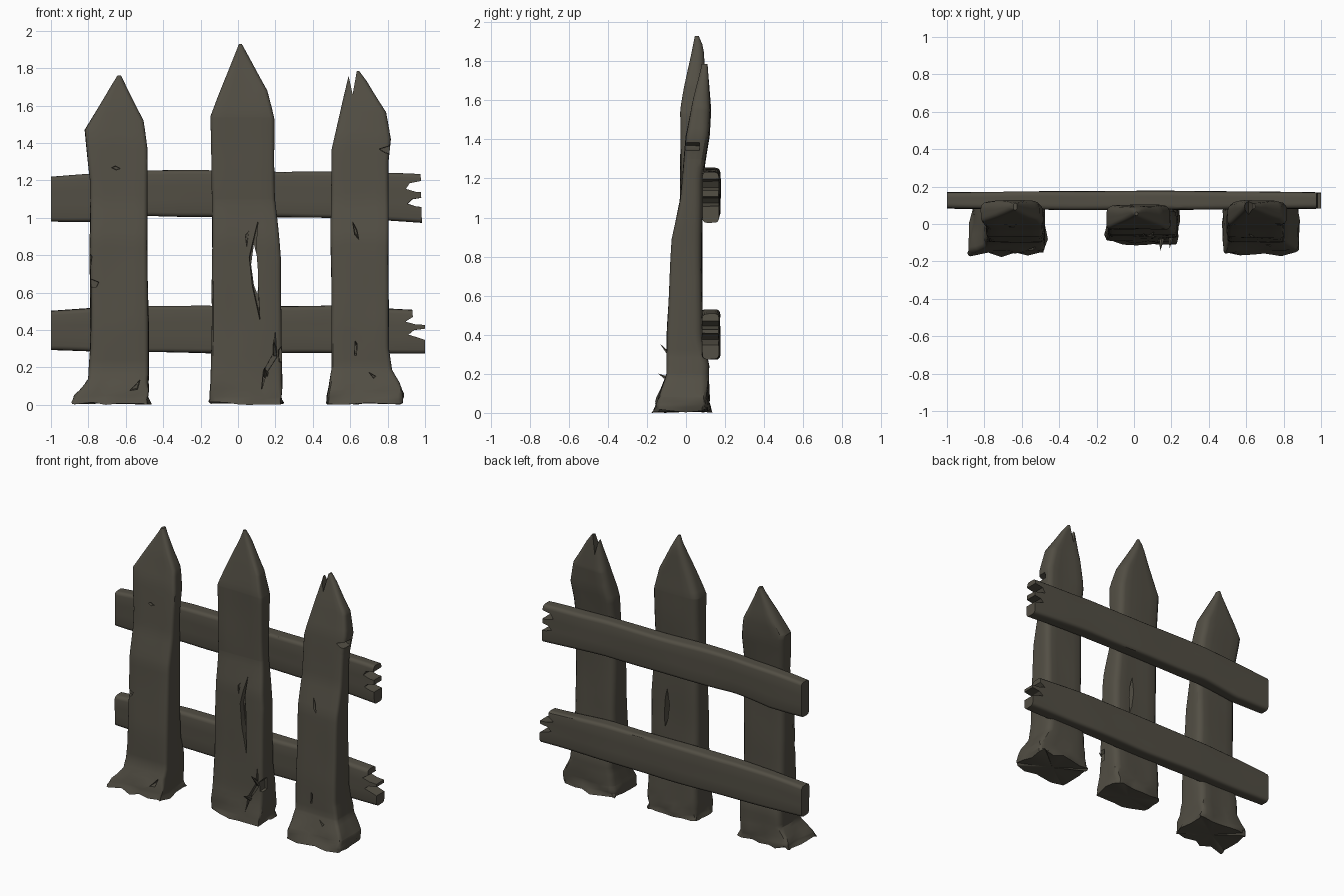
import bpy, bmesh, math
from mathutils import Vector, noise

if "Cube" in bpy.data.objects:
    bpy.data.objects.remove(bpy.data.objects["Cube"])

wood = bpy.data.materials.new("weathered_wood")
wood.diffuse_color = (0.085, 0.077, 0.058, 1)
wood.use_nodes = True
wood.node_tree.nodes["Principled BSDF"].inputs["Base Color"].default_value = wood.diffuse_color


def lerp(table, t):
    """Piecewise linear lookup in a list of (position, value)."""
    if t <= table[0][0]:
        return table[0][1]
    for (a, va), (b, vb) in zip(table, table[1:]):
        if t <= b:
            return va + (vb - va) * (t - a) / (b - a)
    return table[-1][1]


def ring(u0, u1, v0, v1, r0, r1):
    """Rounded rectangle with extra points along its sides."""
    lim = 0.45 * min(u1 - u0, v1 - v0)
    r0, r1 = min(r0, lim), min(r1, lim)
    corners = [(u0 + r0, v0 + r0, r0, 180), (u1 - r0, v0 + r0, r0, 270),
               (u1 - r1, v1 - r1, r1, 0), (u0 + r1, v1 - r1, r1, 90)]
    arcs = [[Vector((cu + r * math.cos(math.radians(a + k * 30)),
                     cv + r * math.sin(math.radians(a + k * 30))))
             for k in range(4)] for cu, cv, r, a in corners]
    pts = []
    for i, arc in enumerate(arcs):
        pts += arc
        n = 5 if i % 2 == 0 else 3
        nxt = arcs[(i + 1) % 4][0]
        pts += [arc[-1].lerp(nxt, k / n) for k in range(1, n)]
    return pts


def make_object(name, bm):
    bmesh.ops.recalc_face_normals(bm, faces=bm.faces)
    me = bpy.data.meshes.new(name)
    bm.to_mesh(me)
    bm.free()
    me.materials.append(wood)
    ob = bpy.data.objects.new(name, me)
    bpy.context.collection.objects.link(ob)
    return ob


def loft(name, rings):
    bm = bmesh.new()
    rows = [[bm.verts.new(p) for p in r] for r in rings]
    n = len(rows[0])
    for a, b in zip(rows, rows[1:]):
        for i in range(n):
            bm.faces.new((a[i], a[(i + 1) % n], b[(i + 1) % n], b[i]))
    caps = [bm.faces.new(rows[0]), bm.faces.new(rows[-1])]
    bmesh.ops.poke(bm, faces=caps)
    return make_object(name, bm)


def cutter(poly, y0, y1, shrink=1.0):
    """Prism over an x-z outline, tapering from y0 to y1."""
    bm = bmesh.new()
    c = sum((Vector(p) for p in poly), Vector((0, 0))) / len(poly)
    front = [bm.verts.new((x, y0, z)) for x, z in poly]
    back = [bm.verts.new((c.x + (x - c.x) * shrink, y1, c.y + (z - c.y) * shrink)) for x, z in poly]
    n = len(poly)
    bm.faces.new(front)
    bm.faces.new(back)
    for i in range(n):
        bm.faces.new((front[i], front[(i + 1) % n], back[(i + 1) % n], back[i]))
    ob = make_object("cutter", bm)
    ob.hide_render = True
    return ob


def finish(ob, cuts=()):
    """Carve the cuts, then smooth while keeping hard edges."""
    tools = [cutter(*c) for c in cuts]
    for t in tools:
        m = ob.modifiers.new("cut", 'BOOLEAN')
        m.operation, m.solver, m.object = 'DIFFERENCE', 'EXACT', t
    if tools:
        dg = bpy.context.evaluated_depsgraph_get()
        me = bpy.data.meshes.new_from_object(ob.evaluated_get(dg))
        ob.modifiers.clear()
        ob.data = me
        for t in tools:
            bpy.data.objects.remove(t)
    bpy.ops.object.select_all(action='DESELECT')
    ob.select_set(True)
    bpy.context.view_layer.objects.active = ob
    bpy.ops.object.shade_smooth_by_angle(angle=math.radians(32))


def picket(name, left, right, front, back, cuts):
    top = left[-1][0]
    zs = {round(top * i / 44, 3) for i in range(45)}
    zs |= {z for t in (left, right) for z, _ in t} | {0.03}
    rings = []
    for z in sorted(zs):
        x0, x1 = lerp(left, z), lerp(right, z)
        y0, y1 = lerp(front, z), lerp(back, z)
        amp = 0.008 * min(1, (x1 - x0) / 0.3)
        rough = 0.03 * max(0, 1 - z / 0.16)          # splintered foot
        row = []
        for u, v in ring(x0, x1, y0, y1, 0.022, 0.04):
            p = Vector((u, v, z))
            d = noise.noise_vector(Vector((u * 5, v * 5, z * 2.5))) * amp
            d += noise.noise_vector(p * 16) * rough
            row.append((u + d.x, v + d.y, z + (abs(d.z) if z < 0.01 else 0)))
        rings.append(row)
    finish(loft(name, rings), cuts)


def rail(name, low, high, cuts):
    rings = []
    for i in range(49):
        x = -1 + 2 * i / 48
        bulge = 0.008 * (1 - x * x)
        row = []
        for y, z in ring(0.084 - bulge, 0.168 + bulge, lerp(low, x), lerp(high, x), 0.022, 0.022):
            d = noise.noise_vector(Vector((x * 2.5, y * 6, z * 6))) * 0.007
            row.append((x, y + d.y * 0.5, z + d.z))
        rings.append(row)
    finish(loft(name, rings), cuts)


def splinter(name, a, b, r):
    a, b = Vector(a), Vector(b)
    bm = bmesh.new()
    bmesh.ops.create_cone(bm, cap_ends=True, segments=5, radius1=r, radius2=0.001, depth=(b - a).length)
    ob = make_object(name, bm)
    ob.rotation_mode = 'QUATERNION'
    ob.rotation_quaternion = (b - a).to_track_quat('Z', 'Y')
    ob.location = (a + b) / 2


# Depth profiles: outer pickets lean back more than the middle one
side_front = [(0, -.165), (.06, -.15), (.2, -.10), (.43, -.095), (.89, -.07), (1.09, -.03),
              (1.42, 0), (1.6, .035), (1.78, .08)]
side_back = [(0, .115), (.25, .115), (.38, .082), (1.2, .085), (1.42, .118), (1.55, .125), (1.78, .11)]
mid_front = [(0, -.10), (.2, -.08), (.89, -.06), (1.09, -.027), (1.55, -.025), (1.76, .01), (1.93, .045)]
mid_back = [(0, .11), (.25, .10), (.38, .08), (1.2, .085), (1.55, .105), (1.87, .09), (1.93, .065)]

# Left picket
picket("left_picket",
       [(0, -.88), (.05, -.86), (.14, -.80), (.3, -.79), (1.2, -.79), (1.47, -.82), (1.76, -.645)],
       [(0, -.475), (.3, -.48), (1.37, -.485), (1.52, -.505), (1.76, -.625)],
       side_front, side_back,
       [([(-.83, .90), (-.77, .80), (-.78, .72), (-.83, .70)], -.2, -.04, .6),
        ([(-.80, .69), (-.73, .66), (-.75, .62), (-.80, .62)], -.2, -.06, .6),
        ([(-.70, 1.27), (-.66, 1.29), (-.60, 1.26), (-.65, 1.245)], -.1, 0, .4),
        ([(-.60, .06), (-.56, .10), (-.50, .17), (-.53, .07)], -.25, -.09, .4)])

# Middle picket with the crack that runs through it
picket("middle_picket",
       [(0, -.145), (.4, -.14), (1.1, -.135), (1.54, -.145), (1.66, -.10), (1.93, .005)],
       [(0, .235), (.4, .23), (.78, .228), (1.1, .2), (1.53, .19), (1.68, .155), (1.93, .02)],
       mid_front, mid_back,
       [([(.11, 1.04), (.055, .80), (.075, .62), (.12, .42), (.11, .62), (.095, .85)], -.12, -.03, .8),
        ([(.085, .86), (.07, .75), (.085, .64), (.105, .59), (.108, .70), (.10, .80)], -.3, .3),
        ([(.03, .92), (.045, .80), (.07, .97)], -.1, -.05, .4),
        ([(.205, .42), (.19, .28), (.13, .17), (.12, .06), (.15, .16), (.215, .26)], -.15, -.045, .8),
        ([(.26, .36), (.21, .30), (.215, .22), (.26, .20)], -.2, -.02, .7)])

# Right picket with a split tip and a chipped edge
picket("right_picket",
       [(0, .47), (.06, .475), (.19, .50), (1.36, .50), (1.55, .545), (1.76, .592), (1.785, .598)],
       [(0, .875), (.08, .875), (.19, .82), (.3, .805), (1.3, .805), (1.42, .815), (1.565, .79),
        (1.73, .69), (1.785, .648)],
       side_front, side_back,
       [([(.596, 1.80), (.59, 1.765), (.613, 1.66), (.638, 1.80)], -.3, .3),
        ([(.84, 1.40), (.74, 1.37), (.78, 1.345), (.84, 1.33)], -.2, .07, .7),
        ([(.60, 1.02), (.62, .90), (.655, .86), (.64, .94)], -.12, -.03, .4),
        ([(.625, .36), (.62, .25), (.635, .25), (.64, .34)], -.15, -.06, .5),
        ([(.68, .19), (.73, .13), (.75, .15)], -.2, -.08, .4)])

# Back rails with broken right ends
rail("upper_rail",
     [(-1, .985), (-.75, .98), (-.48, 1.01), (0, 1.005), (.5, 1.0), (.8, .985), (1, .975)],
     [(-1, 1.22), (-.8, 1.235), (-.48, 1.255), (0, 1.25), (.5, 1.245), (1, 1.23)],
     [([(1.05, 1.21), (.92, 1.185), (.90, 1.155), (.95, 1.14), (1.05, 1.14)], 0, .3, 1.1),
      ([(1.05, 1.12), (.93, 1.10), (.905, 1.075), (.95, 1.06), (1.05, 1.05)], 0, .3, .9),
      ([(.975, 1.3), (.985, .9), (1.05, .9), (1.05, 1.3)], 0, .3)])
rail("lower_rail",
     [(-1, .29), (-.5, .28), (0, .275), (1, .275)],
     [(-1, .505), (-.48, .53), (.5, .53), (1, .505)],
     [([(.925, .60), (.935, .47), (.895, .445), (.95, .43), (1.05, .425), (1.05, .6)], 0, .3),
      ([(1.05, .415), (.94, .40), (.91, .375), (.96, .36), (1.05, .33)], 0, .3, .95)])

# Loose splinters near the foot of the middle picket
splinter("splinter_upper", (.20, -.06, .27), (.19, -.13, .35), .015)
splinter("splinter_lower", (.15, -.07, .16), (.14, -.14, .20), .018)
